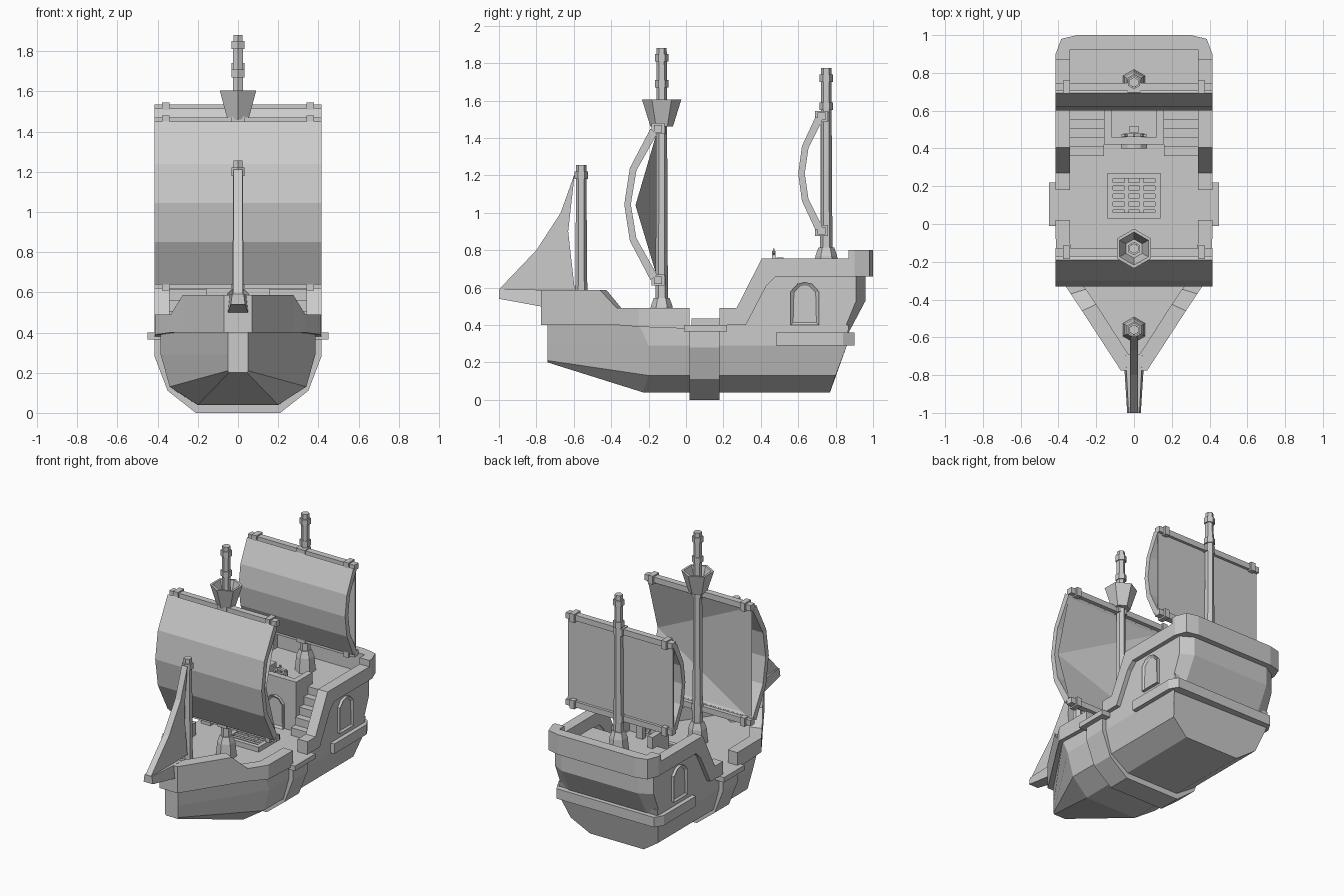
import bpy, bmesh
from math import cos, sin, pi
from mathutils import Matrix

if "Cube" in bpy.data.objects:
    bpy.data.objects.remove(bpy.data.objects["Cube"])


def finish(name, bm, mirror=False):
    bmesh.ops.recalc_face_normals(bm, faces=bm.faces)
    me = bpy.data.meshes.new(name)
    bm.to_mesh(me)
    bm.free()
    ob = bpy.data.objects.new(name, me)
    bpy.context.collection.objects.link(ob)
    if mirror:
        ob.modifiers.new("mirror", 'MIRROR')
    return ob


def loft_bm(rings):
    """Skin closed rings of equal length, with end caps."""
    bm = bmesh.new()
    rows = [[bm.verts.new(p) for p in r] for r in rings]
    n = len(rows[0])
    for a, b in zip(rows, rows[1:]):
        for i in range(n):
            bm.faces.new((a[i], a[(i + 1) % n], b[(i + 1) % n], b[i]))
    bm.faces.new(rows[0])
    bm.faces.new(rows[-1])
    return bm


def loft(name, rings, mirror=False):
    return finish(name, loft_bm(rings), mirror)


def both(half):
    """Complete a half ring with its mirror image."""
    return half + [(-x, y, z) for x, y, z in reversed(half)]


def prism(name, yz, x0, x1, mirror=False):
    return loft(name, [[(x, y, z) for y, z in yz] for x in (x0, x1)], mirror)


def box(name, x, y, z, mirror=False):
    return prism(name, [(y[0], z[0]), (y[1], z[0]), (y[1], z[1]), (y[0], z[1])], x[0], x[1], mirror)


def wall(name, stations):
    """Wall round the bow or stern: (outer xy, inner xy, bottom, top), mirrored over x."""
    rings = [[(*o, b), (*o, t), (*i, t), (*i, b)] for o, i, b, t in stations]
    rings += [[(-x, y, z) for x, y, z in r] for r in reversed(rings)]
    return loft(name, rings)


def hexes(name, y, levels):
    """Six-sided column through (radius, z) levels."""
    return loft(name, [[(r * sin(k * pi / 3), y + r * cos(k * pi / 3), z) for k in range(6)]
                       for r, z in levels])


def arch(name, w, h, depth, matrix, mirror=False):
    """Arched panel with a recessed middle, facing local +x."""
    pts = [(-w, 0), (w, 0), (w, h * .78), (w * .5, h * .96), (0, h), (-w * .5, h * .96), (-w, h * .78)]
    bm = loft_bm([[(x, y, z) for y, z in pts] for x in (0, depth)])
    bmesh.ops.recalc_face_normals(bm, faces=bm.faces)
    front = [f for f in bm.faces if f.normal.x > .9]
    bmesh.ops.inset_region(bm, faces=front, thickness=.018, depth=-.012)
    bm.transform(matrix)
    return finish(name, bm, mirror)


# Hull: stem, midship and transom sections
loft("hull", [both(h) for h in (
    [(.045, -.74, .2), (.05, -.74, .21), (.05, -.74, .29), (.05, -.74, .4)],
    [(.2, -.23, .04), (.34, -.2, .13), (.385, -.2, .29), (.385, -.25, .4)],
    [(.21, .77, .04), (.34, .8, .13), (.385, .86, .29), (.385, .87, .4)])])
loft("hull_rib", [both([(.21, y, 0), (.35, y, .11), (.415, y, .28), (.415, y, .4)]) for y in (.02, .18)])
box("gangway_rail", (.34, .45), (-.01, .22), (.365, .4), True)

# Bow bulwark and bowsprit
wall("bow_bulwark", [
    ((.415, .02), (.34, .02), .38, .49), ((.413, -.25), (.335, -.23), .39, .49),
    ((.335, -.37), (.255, -.345), .4, .49), ((.275, -.46), (.2, -.425), .4, .587),
    ((.07, -.775), (.03, -.69), .4, .587)])
loft("bowsprit", [[(-w, y, b), (w, y, b), (w * .8, y, t), (-w * .8, y, t)]
                  for w, y, b, t in ((.055, -.69, .48, .588), (.05, -.78, .5, .588), (.036, -1, .54, .592))])

# Stern castle: body, side walls, rails and belt
loft("stern_castle", [both([(.385, .58, z), (.385, a, z), (.3, b, z)])
                      for z, a, b in ((.36, .84, .87), (.53, .91, .96), (.67, .91, .96))])
prism("stern_side_wall", [(.18, .36), (.6, .36), (.6, .7), (.42, .7), (.28, .44), (.18, .44)], .345, .385, True)
prism("stern_side_rail", [(.18, .37), (.18, .49), (.27, .49), (.405, .755), (.88, .755), (.88, .66),
                          (.48, .66), (.43, .61), (.32, .4), (.22, .4), (.22, .37)], .34, .415, True)
wall("stern_rail", [
    ((.415, .87), (.34, .87), .66, .8), ((.415, .9), (.34, .9), .66, .8),
    ((.385, .98), (.34, .925), .66, .8), ((.3, 1), (.29, .925), .66, .8)])
wall("stern_belt", [
    ((.415, .48), (.36, .48), .29, .36), ((.415, .84), (.36, .8), .29, .36),
    ((.38, .9), (.3, .82), .29, .36)])
arch("side_window", .075, .23, .025, Matrix.Translation((.38, .635, .4)), True)

# Cabin front, balcony and stairs
box("cabin", (-.16, .16), (.42, .6), (.39, .67))
box("balcony_front", (-.16, .16), (.42, .46), (.67, .75))
box("balcony_side", (.12, .16), (.46, .6), (.67, .75), True)
arch("cabin_door", .07, .22, .025, Matrix.Translation((0, .425, .4)) @ Matrix.Rotation(-pi / 2, 4, 'Z'))
stairs = [(.6, .39), (.36, .39)]
for k in range(5):
    stairs += [(.36 + k * .048, .4 + (k + 1) * .054), (.36 + (k + 1) * .048, .4 + (k + 1) * .054)]
prism("stairs", stairs, .16, .345, True)

# Helm
box("helm_stand", (-.025, .025), (.485, .52), (.67, .76))
rim = [[(r * cos(a), y, .74 + r * sin(a)) for r, y in ((.042, .46), (.056, .46), (.056, .478), (.042, .478))]
       for a in [k * pi / 4 for k in range(9)]]
loft("helm_wheel", rim)
for k in range(4):
    bm = loft_bm([[(x, y, z) for y, z in ((.464, -.006), (.474, -.006), (.474, .006), (.464, .006))]
                  for x in (-.07, .07)])
    bm.transform(Matrix.Translation((0, 0, .74)) @ Matrix.Rotation(k * pi / 4, 4, 'Y'))
    finish("helm_spoke", bm)

# Cargo hatch with grating
box("hatch_side", (.11, .14), (.03, .27), (.39, .435), True)
for y in (.03, .24):
    box("hatch_end", (-.11, .11), (y, y + .03), (.39, .435))
for k in range(4):
    box("hatch_bar", (-.11, .11), (.075 + k * .042, .095 + k * .042), (.4, .43))
for x in (-.05, .03):
    box("hatch_cross_bar", (x, x + .02), (.06, .24), (.4, .425))

# Masts with feet and bands
for name, y, deck, top, bands in (("main", -.13, .4, 1.88, (1.69, 1.83)),
                                  ("fore", -.56, .4, 1.255, (1.2,)),
                                  ("mizzen", .75, .67, 1.775, (1.57, 1.72))):
    hexes(name + "_mast", y, [(.034, deck - .02), (.027, top)])
    hexes(name + "_mast_foot", y, [(.068, deck), (.058, deck + .1), (.042, deck + .145)])
    for z in bands:
        hexes(name + "_mast_band", y, [(.036, z - .02), (.036, z + .02)])

# Crow's nest, hollow inside
hexes("crows_nest", -.13, [(.06, 1.46), (.105, 1.605), (.088, 1.605), (.05, 1.49)])

# Square sails: bowed front shell, flat back panel, yards and clamps
for name, y, z0, z1, bulge in (("main", -.15, .64, 1.45, .165), ("mizzen", .725, .905, 1.515, .11)):
    bow = [(0, .15), (.26, .82), (.5, 1), (.74, .82), (1, .15)]
    outer = [(y - bulge * b - .015, z0 + (z1 - z0) * t) for t, b in bow]
    inner = [(p + .035, z0 + (z - z0) * .93 + (z1 - z0) * .035) for p, z in outer]
    loft(name + "_sail", [[(-.415, *o), (.415, *o), (.415, *i), (-.415, *i)] for o, i in zip(outer, inner)])
    if name == "main":  # back panel is drawn forward on one side
        bm = bmesh.new()
        a, b, c, d, e = [bm.verts.new(p) for p in (
            (-.41, y, z1), (.41, y, z1), (.41, y - .12, 1.04), (.41, y, z0), (-.41, y, z0))]
        for tri in ((a, b, c), (a, c, e), (c, d, e)):
            bm.faces.new(tri)
        finish("main_sail_back", bm)
    else:
        box("mizzen_sail_back", (-.41, .41), (y - .005, y + .003), (z0, z1))
    for z in (z0, z1):
        box(name + "_yard", (-.415, .415), (y - .022, y + .022), (z - .02, z + .02))
        box(name + "_yard_clamp", (.34, .377), (y - .035, y + .035), (z - .03, z + .03), True)
        box(name + "_yard_tie", (-.035, .035), (y - .03, y + .04), (z - .025, z + .025))

# Triangular jib
prism("jib", [(-1, .59), (-.8, .8), (-.67, 1), (-.595, 1.21), (-.63, .9), (-.595, .59)], -.022, .022)
